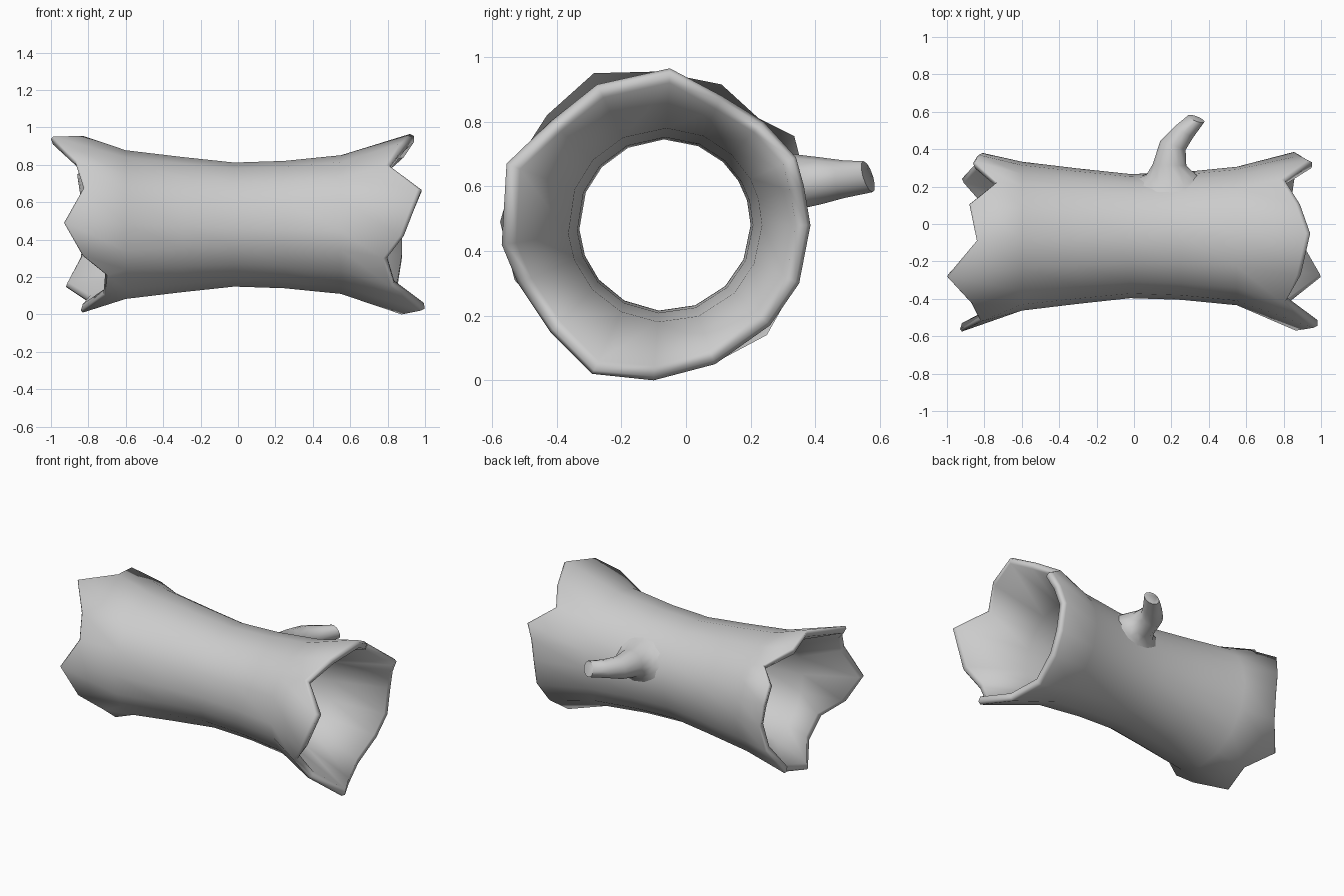
import bpy, bmesh
from math import atan2, cos, sin, pi, radians, sqrt
from mathutils import Vector

if "Cube" in bpy.data.objects:
    bpy.data.objects.remove(bpy.data.objects["Cube"])

CY, CZ = -0.065, 0.48

# Jagged rims as (y, z, x), going round from the back over the top
LEFT = [(.38, .48, -.82), (.37, .62, -.84), (.335, .755, -.86), (.225, .81, -.74), (.11, .915, -.88),
        (-.09, .955, -.84), (-.285, .95, -1.0), (-.43, .82, -.87), (-.52, .68, -.825), (-.575, .49, -.93),
        (-.53, .31, -.83), (-.435, .21, -.71), (-.29, .1, -.72), (-.1, .01, -.84), (.1, .06, -.80),
        (.25, .14, -.92), (.34, .3, -.84)]
RIGHT = [(.385, .48, .88), (.365, .6, .91), (.34, .69, .955), (.24, .8, .81), (.11, .88, .89),
         (-.05, .965, .945), (-.275, .915, .895), (-.42, .8, .815), (-.555, .67, .985), (-.57, .42, .89),
         (-.52, .3, .80), (-.42, .15, .84), (-.29, .02, 1.0), (-.1, .0, .90), (.09, .05, .84),
         (.26, .17, .86), (.35, .3, .88)]
# Trunk sections: x, outer radius, inner radius
SECTIONS = [(-.6, .398, .322), (-.3, .362, .288), (-.02, .332, .265), (.25, .341, .272), (.55, .371, .3)]


def angle(p):
    return atan2(p[1] - CZ, p[0] - CY) % (2 * pi)


def make(name, rings, closed=False, cap=False, sharp=45):
    bm = bmesh.new()
    loops = [[bm.verts.new(v) for v in r] for r in rings]
    pairs = list(zip(loops, loops[1:])) + ([(loops[-1], loops[0])] if closed else [])
    for a, b in pairs:
        for i in range(len(a)):
            j = (i + 1) % len(a)
            bm.faces.new((a[i], a[j], b[j], b[i]))
    if cap:
        bm.faces.new(loops[-1])
    bmesh.ops.recalc_face_normals(bm, faces=bm.faces)
    me = bpy.data.meshes.new(name)
    bm.to_mesh(me)
    bm.free()
    ob = bpy.data.objects.new(name, me)
    bpy.context.collection.objects.link(ob)
    bpy.ops.object.select_all(action='DESELECT')
    ob.select_set(True)
    bpy.context.view_layer.objects.active = ob
    bpy.ops.object.shade_smooth_by_angle(angle=radians(sharp))


def section(x, r):
    t = (x + 0.85) / 1.7
    ring = []
    for a, b in zip(LEFT, RIGHT):
        th = angle(a) * (1 - t) + angle(b) * t
        ring.append((x, CY + r * cos(th), CZ + r * sin(th)))
    return ring


def rim(points, inset, back):
    ring = []
    for y, z, x in points:
        d = Vector((y - CY, z - CZ)).normalized() * inset
        ring.append((x - back * (1 if x > 0 else -1), y - d.x, z - d.y))
    return ring


# Hollow trunk: outer skin, rounded right lip, inner skin, rounded left lip
outer = [section(x, ro) for x, ro, ri in SECTIONS]
inner = [section(x, ri) for x, ro, ri in reversed(SECTIONS)]
make("hollow_log",
     [rim(LEFT, 0, .01)] + outer
     + [rim(RIGHT, 0, .025), rim(RIGHT, .012, .003), rim(RIGHT, .045, .005)]
     + inner + [rim(LEFT, .045, .01), rim(LEFT, .012, 0)], closed=True, sharp=75)

# Broken branch stub: centre, direction in the ground plane, radius, lift off the trunk (flare only)
BRANCH = [((.21, 0, .6), (0, 1), .2, -.012), ((.2, 0, .605), (0, 1), .135, .015),
          ((.19, .315, .612), (.05, 1), .09, None), ((.208, .42, .617), (.35, 1), .072, None),
          ((.265, .49, .622), (.6, 1), .058, None), ((.332, .563, .63), (.35, 1), .048, None)]
rings = []
for n, (c, d, r, lift) in enumerate(BRANCH):
    side = Vector((d[1], -d[0], 0)).normalized()
    ring = []
    for i in range(12):
        a = i * pi / 6
        flat = .8 if lift is not None else 1
        p = Vector(c) + side * r * cos(a) + Vector((0, 0, r * flat * sin(a)))
        if lift is not None:
            # the flare hugs the round trunk
            p.y = CY + sqrt(.335 ** 2 - (p.z - CZ) ** 2) + lift
        if n == len(BRANCH) - 1:
            p.y -= .014 * sin(a)  # slanted break
        ring.append(p)
    rings.append(ring)
make("branch_stub", rings, cap=True, sharp=60)
